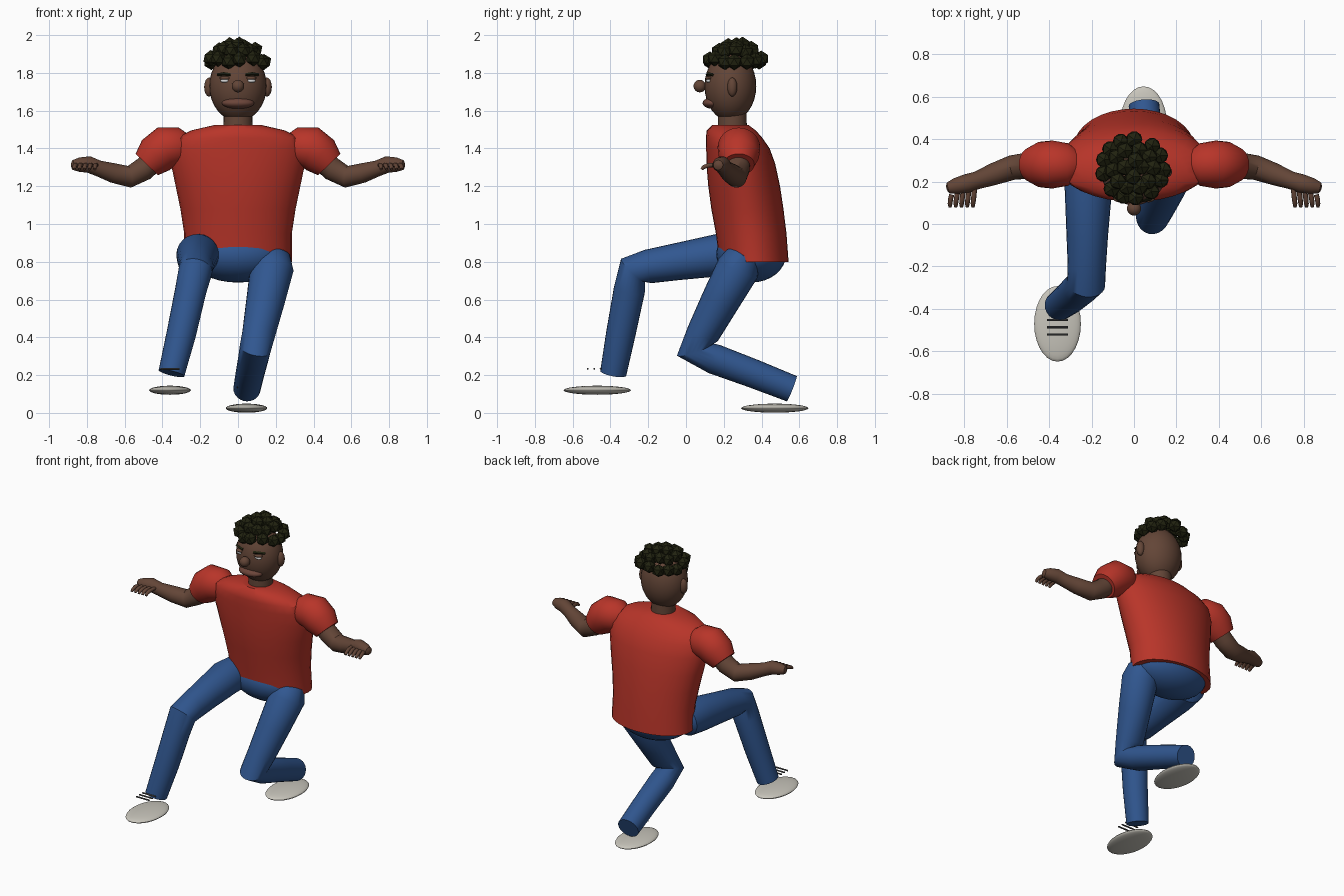
import bpy, bmesh, math, random
from mathutils import Vector

cube = bpy.data.objects.get("Cube")
if cube:
    bpy.data.objects.remove(cube, do_unlink=True)
random.seed(4)


def material(name, r, g, b):
    m = bpy.data.materials.new(name)
    m.use_nodes = True
    m.diffuse_color = (r, g, b, 1)
    m.node_tree.nodes["Principled BSDF"].inputs["Base Color"].default_value = (r, g, b, 1)
    return m


red = material("shirt red", 0.48, 0.035, 0.022)
blue = material("denim blue", 0.03, 0.095, 0.28)
skin = material("brown skin", 0.125, 0.06, 0.038)
lip = material("lip brown", 0.15, 0.06, 0.042)
dark = material("hair dark", 0.015, 0.016, 0.005)
white = material("eye white", 0.7, 0.7, 0.7)
grey = material("shoe grey", 0.58, 0.56, 0.5)
lace = material("lace charcoal", 0.08, 0.08, 0.08)


def finish(name, bm, mat, smooth=True):
    bmesh.ops.recalc_face_normals(bm, faces=bm.faces)
    mesh = bpy.data.meshes.new(name)
    bm.to_mesh(mesh)
    bm.free()
    mesh.materials.append(mat)
    ob = bpy.data.objects.new(name, mesh)
    bpy.context.collection.objects.link(ob)
    if smooth:
        bpy.ops.object.select_all(action="DESELECT")
        ob.select_set(True)
        bpy.context.view_layer.objects.active = ob
        bpy.ops.object.shade_smooth_by_angle(angle=math.radians(40))
    return ob


def loft(name, rows, mat, ref, axis=None, sides=24):
    """Tube through rows of (x, y, z, radius along ref, radius across)."""
    bm = bmesh.new()
    pts = [Vector(r[:3]) for r in rows]
    dirs = [(b - a).normalized() for a, b in zip(pts, pts[1:])]
    rings = []
    for i, row in enumerate(rows):
        t = axis or (dirs[max(i - 1, 0)] + dirs[min(i, len(dirs) - 1)]).normalized()
        u = (ref - t * ref.dot(t)).normalized()
        v = t.cross(u)
        angles = [math.tau * k / sides for k in range(sides)]
        rings.append([bm.verts.new(pts[i] + u * row[3] * math.cos(a) + v * row[-1] * math.sin(a))
                      for a in angles])
    for a, b in zip(rings, rings[1:]):
        for k in range(sides):
            n = (k + 1) % sides
            bm.faces.new((a[k], a[n], b[n], b[k]))
    bm.faces.new(rings[0])
    bm.faces.new(rings[-1])
    return finish(name, bm, mat)


def ball(name, centre, radii, mat):
    bm = bmesh.new()
    bmesh.ops.create_uvsphere(bm, u_segments=28, v_segments=16, radius=1)
    bmesh.ops.scale(bm, vec=radii, verts=bm.verts)
    bmesh.ops.translate(bm, vec=centre, verts=bm.verts)
    return finish(name, bm, mat)


X, Y, Z = Vector((1, 0, 0)), Vector((0, 1, 0)), Vector((0, 0, 1))

# Shirt body, hips and neck
loft("shirt", [
    (0, 0.36, 0.80, 0.285, 0.183), (0, 0.345, 0.95, 0.285, 0.187),
    (0, 0.325, 1.08, 0.305, 0.191), (0, 0.308, 1.20, 0.33, 0.19),
    (0, 0.29, 1.32, 0.355, 0.182), (0, 0.275, 1.40, 0.355, 0.168),
    (0, 0.255, 1.455, 0.33, 0.15), (0, 0.24, 1.495, 0.25, 0.13),
    (0, 0.235, 1.525, 0.12, 0.095)], red, X, Z, 32)
ball("hips", (0, 0.345, 0.84), (0.26, 0.185, 0.15), blue)
loft("neck", [(0, 0.245, 1.48, 0.078), (0, 0.245, 1.60, 0.075)], skin, X)

# Sleeves, arms, hands and fingers
for side, s in (("left", 1), ("right", -1)):
    def mirror(rows):
        return [(r[0] * s, *r[1:]) for r in rows]
    loft(side + "_sleeve", mirror([
        (0.27, 0.28, 1.41, 0.07), (0.31, 0.28, 1.41, 0.10), (0.385, 0.28, 1.405, 0.113),
        (0.435, 0.28, 1.365, 0.108), (0.483, 0.28, 1.315, 0.082)]), red, Y)
    loft(side + "_arm", mirror([
        (0.42, 0.28, 1.36, 0.06), (0.50, 0.275, 1.29, 0.062), (0.575, 0.265, 1.25, 0.058),
        (0.66, 0.235, 1.27, 0.052), (0.74, 0.205, 1.295, 0.042), (0.79, 0.19, 1.315, 0.044),
        (0.84, 0.178, 1.314, 0.038), (0.875, 0.17, 1.312, 0.026),
        (0.883, 0.168, 1.312, 0.01)]), skin, Y)
    for i in range(5):
        x = 0.755 + 0.027 * i
        root = 0.17 - 0.008 * i
        loft(f"{side}_finger_{i + 1}", mirror([
            (x - 0.005, root, 1.312, 0.012), (x, 0.12, 1.311, 0.012),
            (x + 0.003, 0.095, 1.302, 0.011), (x + 0.003, 0.082, 1.29, 0.008)]), skin, X, None, 10)

# Trouser legs
loft("right_leg", [
    (-0.19, 0.34, 0.83, 0.06), (-0.20, 0.30, 0.84, 0.108), (-0.215, 0.17, 0.835, 0.112),
    (-0.22, -0.05, 0.80, 0.098), (-0.222, -0.2, 0.775, 0.09),
    (-0.225, -0.28, 0.755, 0.09, 0.088), (-0.25, -0.30, 0.65, 0.083),
    (-0.30, -0.345, 0.42, 0.078), (-0.352, -0.385, 0.21, 0.07)], blue, X)
loft("left_leg", [
    (0.185, 0.315, 0.86, 0.05), (0.185, 0.305, 0.835, 0.09), (0.18, 0.275, 0.765, 0.115),
    (0.145, 0.18, 0.59, 0.102), (0.11, 0.09, 0.42, 0.088),
    (0.09, 0.045, 0.335, 0.083, 0.098), (0.08, 0.15, 0.285, 0.08),
    (0.063, 0.36, 0.207, 0.076), (0.047, 0.56, 0.128, 0.072)], blue, X)

# Shoes with floating laces
for side, x, y, z in (("right", -0.36, -0.47, 0.12), ("left", 0.045, 0.47, 0.025)):
    ball(side + "_shoe", (x, y, z), (0.11, 0.178, 0.024), grey)
    for i in range(3):
        ly = y + 0.018 - 0.034 * i
        loft(f"{side}_lace_{i + 1}", [(x - 0.05, ly, z + 0.113, 0.005),
                                      (x + 0.05, ly, z + 0.113, 0.005)], lace, Y, None, 8)

# Head and face
ball("head", (0, 0.235, 1.73), (0.152, 0.137, 0.185), skin)
ball("nose", (0, 0.073, 1.73), (0.033, 0.033, 0.033), skin)
ball("mouth", (0, 0.14, 1.64), (0.085, 0.052, 0.03), lip)
for side, s in (("left", 1), ("right", -1)):
    ball(side + "_ear", (s * 0.153, 0.245, 1.725), (0.026, 0.026, 0.05), skin)
    ball(side + "_eye", (s * 0.068, 0.122, 1.759), (0.025, 0.016, 0.012), white)
    ball(side + "_eyelid", (s * 0.068, 0.122, 1.772), (0.03, 0.02, 0.01), skin)
    loft(side + "_eyebrow", [(s * 0.04, 0.112, 1.79, 0.009), (s * 0.075, 0.118, 1.795, 0.009),
                             (s * 0.108, 0.142, 1.79, 0.008)], dark, Y, None, 4)

# Curly hair: faceted balls in rings over the crown
for count, radius, height in ((13, 0.142, 1.875), (10, 0.095, 1.925), (4, 0.04, 1.953)):
    for i in range(count):
        a = math.tau * (i + random.uniform(-0.2, 0.2)) / count
        bm = bmesh.new()
        bmesh.ops.create_icosphere(bm, subdivisions=1, radius=0.043)
        lift = random.uniform(-0.02, 0.005)
        bmesh.ops.translate(bm, verts=bm.verts, vec=(
            radius * math.cos(a) - 0.005, 0.262 + radius * 0.96 * math.sin(a), height + lift))
        finish("hair_curl", bm, dark, False)
